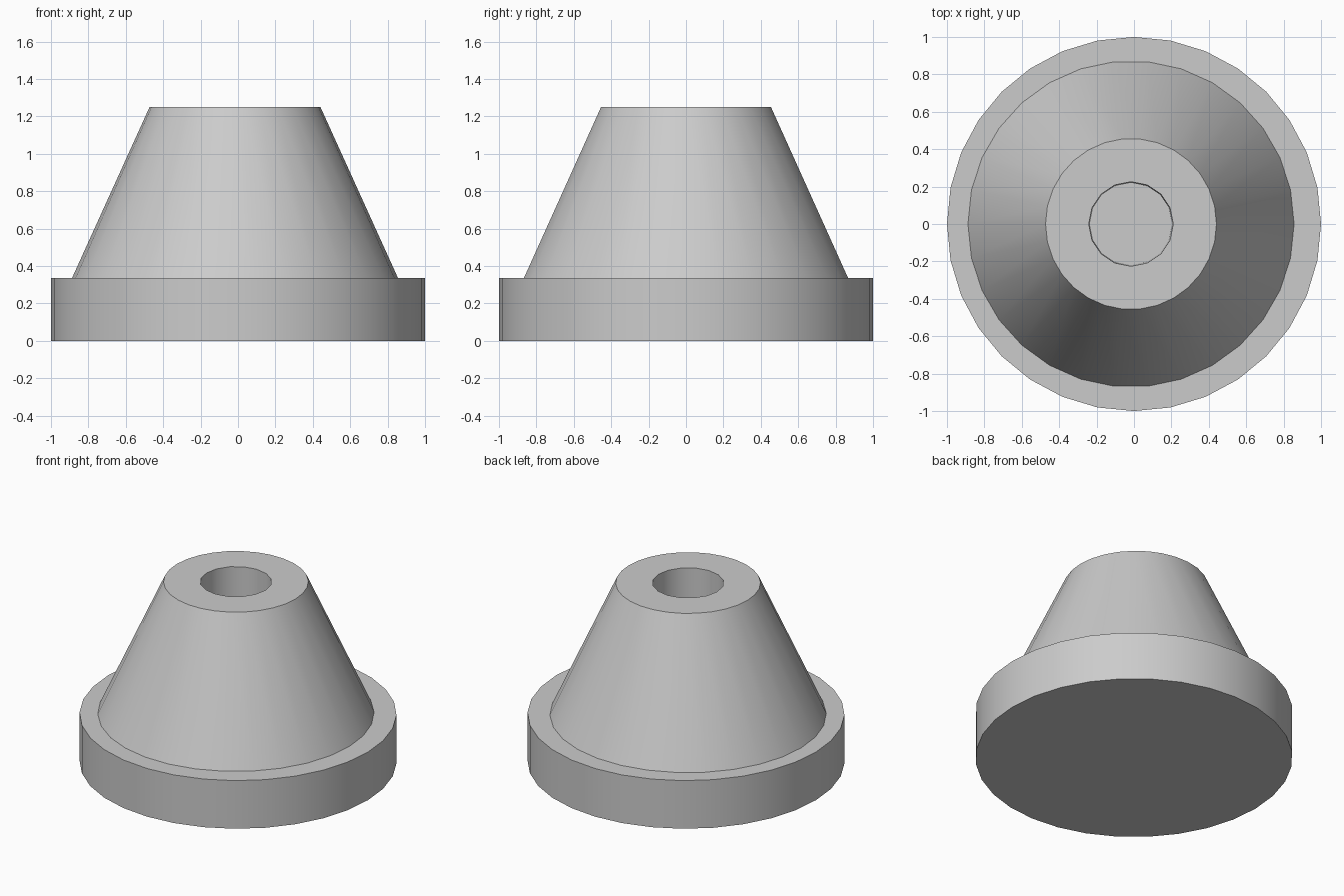
import bpy
import math

cube = bpy.data.objects.get("Cube")
if cube:
    bpy.data.objects.remove(cube, do_unlink=True)

# One plain grey for the whole model
grey = bpy.data.materials.new("light_grey")
grey.use_nodes = True
colour = (0.6, 0.6, 0.6, 1)
grey.diffuse_color = colour
grey.node_tree.nodes["Principled BSDF"].inputs["Base Color"].default_value = colour

FLANGE_TOP = 0.335
TOP = 1.25
AXIS_X = -0.016  # the cone sits slightly off the flange centre


def frustum(name, sides, r_low, r_high, z_low, z_high, x=0, turn=0):
    bpy.ops.mesh.primitive_cone_add(
        vertices=sides, radius1=r_low, radius2=r_high, depth=z_high - z_low,
        location=(x, 0, (z_low + z_high) / 2), rotation=(0, 0, turn))
    obj = bpy.context.object
    obj.name = name
    obj.data.materials.append(grey)
    return obj


def smooth(obj):
    bpy.ops.object.select_all(action="DESELECT")
    obj.select_set(True)
    bpy.context.view_layer.objects.active = obj
    bpy.ops.object.shade_smooth_by_angle(angle=math.radians(35))


# Flat round flange
flange = frustum("base_flange", 32, 1, 1, 0, FLANGE_TOP)

# Tapered body, with a corner on the x axis
body = frustum("tapered_body", 30, 0.872, 0.457, FLANGE_TOP, TOP, AXIS_X, math.pi / 2)

# Bore through the body down to the flange
bore = frustum("bore_cutter", 16, 0.22, 0.226, FLANGE_TOP - 0.1, TOP + 0.05, AXIS_X)
bore.hide_render = True
cut = body.modifiers.new("bore", "BOOLEAN")
cut.operation = "DIFFERENCE"
cut.solver = "EXACT"
cut.object = bore
bpy.context.view_layer.objects.active = body
bpy.ops.object.modifier_apply(modifier=cut.name)
bpy.data.objects.remove(bore, do_unlink=True)

for part in (flange, body):
    smooth(part)
